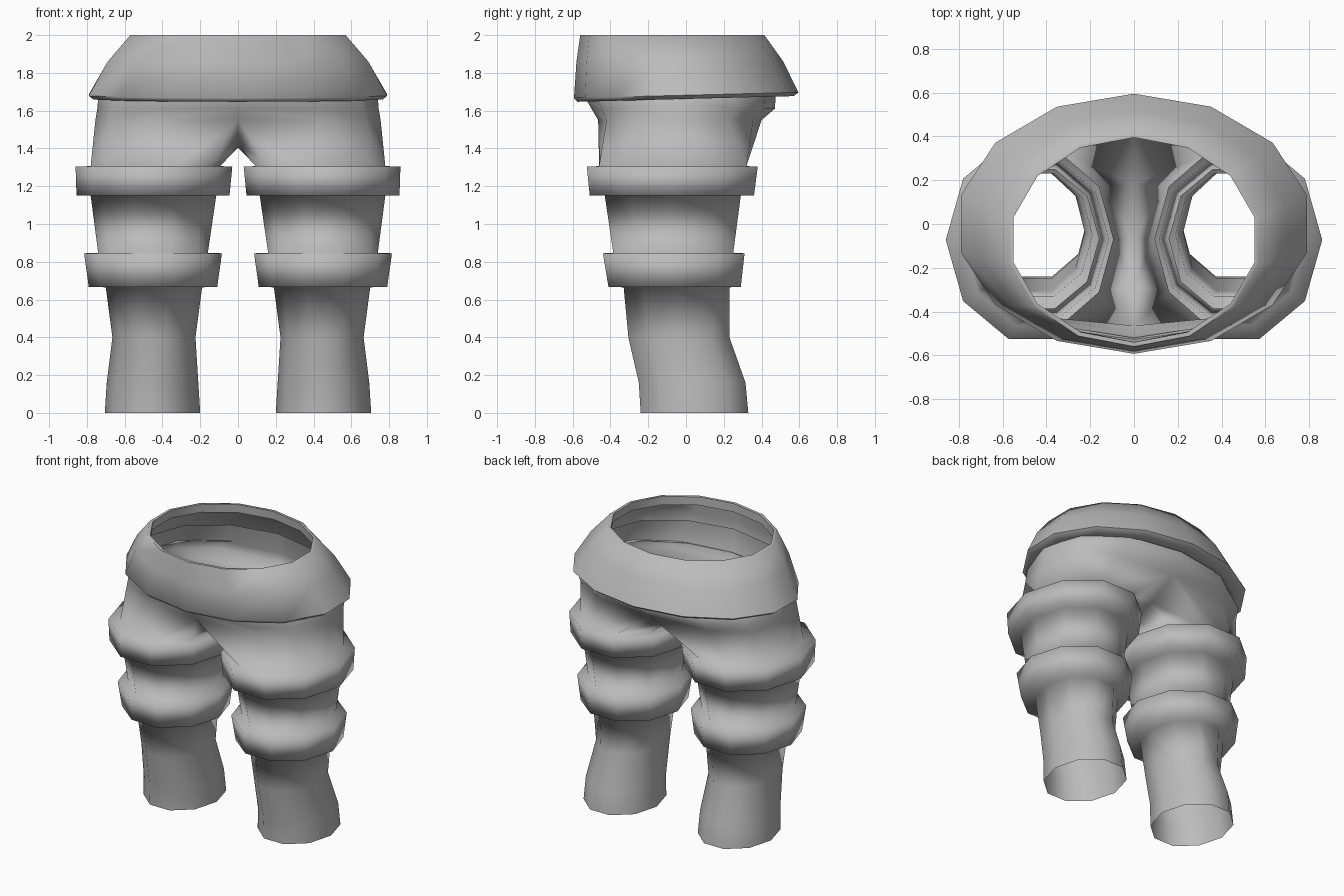
import bpy, bmesh, math

if "Cube" in bpy.data.objects:
    bpy.data.objects.remove(bpy.data.objects["Cube"])

grey = bpy.data.materials.new("plain grey")
grey.diffuse_color = (0.5, 0.5, 0.5, 1)
grey.use_nodes = True
grey.node_tree.nodes["Principled BSDF"].inputs["Base Color"].default_value = grey.diffuse_color


def ring(bm, n, x0, x1, y0, y1, z, tilt=0.0, start=0.0):
    """Closed loop of n points filling the given x and y extents."""
    angles = [start + math.tau * i / n for i in range(n)]
    fx = max(math.cos(a) for a in angles)
    fy = max(math.sin(a) for a in angles)
    cx, cy, rx, ry = (x0 + x1) / 2, (y0 + y1) / 2, (x1 - x0) / 2 / fx, (y1 - y0) / 2 / fy
    return [bm.verts.new((cx + rx * math.cos(a), cy + ry * math.sin(a),
                          z + tilt * math.sin(a))) for a in angles]


def half_ring(bm, a, y0, y1, z, power):
    """Right half of a hip loop, from the back centre to the front centre."""
    pts = []
    for i in range(7):
        t = math.pi * i / 6
        s, c = max(math.sin(t), 0), math.cos(t)
        x = a * s ** power if 0 < i < 6 else 0
        y = math.copysign(abs(c) ** power, c) * (y1 - y0) / 2 + (y0 + y1) / 2
        pts.append(bm.verts.new((x, y, z)))
    return pts


def bridge(bm, low, high, closed=True):
    n = len(low)
    for i in range(n if closed else n - 1):
        j = (i + 1) % n
        bm.faces.new((low[i], low[j], high[j], high[i]))


def finish(bm, name):
    bmesh.ops.recalc_face_normals(bm, faces=bm.faces)
    for f in bm.faces:
        f.smooth = True
    me = bpy.data.meshes.new(name)
    bm.to_mesh(me)
    bm.free()
    me.materials.append(grey)
    ob = bpy.data.objects.new(name, me)
    bpy.context.collection.objects.link(ob)
    return ob


# Trouser leg with two raised bands: x inner, x outer, y front, y back, z
bm = bmesh.new()
leg_levels = [
    (0.20, 0.705, -0.24, 0.33, 0.0),
    (0.21, 0.695, -0.25, 0.315, 0.16),
    (0.225, 0.665, -0.305, 0.23, 0.40),
    (0.19, 0.70, -0.33, 0.23, 0.665),
    (0.11, 0.79, -0.41, 0.29, 0.666),
    (0.085, 0.815, -0.44, 0.31, 0.845),
    (0.16, 0.74, -0.385, 0.25, 0.846),
    (0.115, 0.78, -0.43, 0.29, 1.15),
    (0.045, 0.855, -0.51, 0.36, 1.151),
    (0.03, 0.86, -0.525, 0.38, 1.305),
    (0.095, 0.78, -0.46, 0.32, 1.306),
]
loops = [ring(bm, 10, *lv) for lv in leg_levels]
for low, high in zip(loops, loops[1:]):
    bridge(bm, low, high)
top = loops[-1]

# Hips: outer side of the leg runs up into the waist
hip = half_ring(bm, 0.755, -0.465, 0.40, 1.55, 0.75)
outer = [top[i] for i in (2, 1, 0, 9, 8)]
bridge(bm, outer, hip[1:6], closed=False)

# Crotch saddle joining both legs on the centre line
saddle = [hip[0]] + [bm.verts.new((0, y, z)) for y, z in
                     ((0.18, 1.44), (-0.06, 1.405), (-0.28, 1.44))] + [hip[6]]
bridge(bm, [top[i] for i in (3, 4, 5, 6, 7)], saddle, closed=False)
bm.faces.new((top[2], top[3], hip[0], hip[1]))
bm.faces.new((top[7], top[8], hip[5], hip[6]))

# Waist
prev = hip
for a, y0, y1, z, p in ((0.745, -0.50, 0.47, 1.61, 0.8),
                        (0.74, -0.535, 0.475, 1.67, 0.9),
                        (0.66, -0.54, 0.45, 1.82, 1.0)):
    cur = half_ring(bm, a, y0, y1, z, p)
    bridge(bm, prev, cur, closed=False)
    prev = cur
trousers = finish(bm, "trousers")
mir = trousers.modifiers.new("mirror", 'MIRROR')
mir.use_clip = True
mir.merge_threshold = 0.0005

# Flared waistband: half width, y front, y back, z, tilt
bm = bmesh.new()
levels = [
    (0.70, -0.52, 0.48, 1.672, 0.015),
    (0.765, -0.575, 0.57, 1.662, 0.015),
    (0.79, -0.593, 0.595, 1.682, 0.015),
    (0.69, -0.58, 0.515, 1.86, 0.0),
    (0.57, -0.56, 0.415, 2.0, 0.0),
    (0.55, -0.54, 0.395, 2.0, 0.0),
    (0.555, -0.54, 0.40, 1.94, 0.0),
]
loops = [ring(bm, 14, -a, a, y0, y1, z, t, math.pi / 2) for a, y0, y1, z, t in levels]
for low, high in zip(loops, loops[1:]):
    bridge(bm, low, high)
band = finish(bm, "waistband")
bpy.context.view_layer.objects.active = band
band.select_set(True)
bpy.ops.object.shade_smooth_by_angle(angle=math.radians(60))
